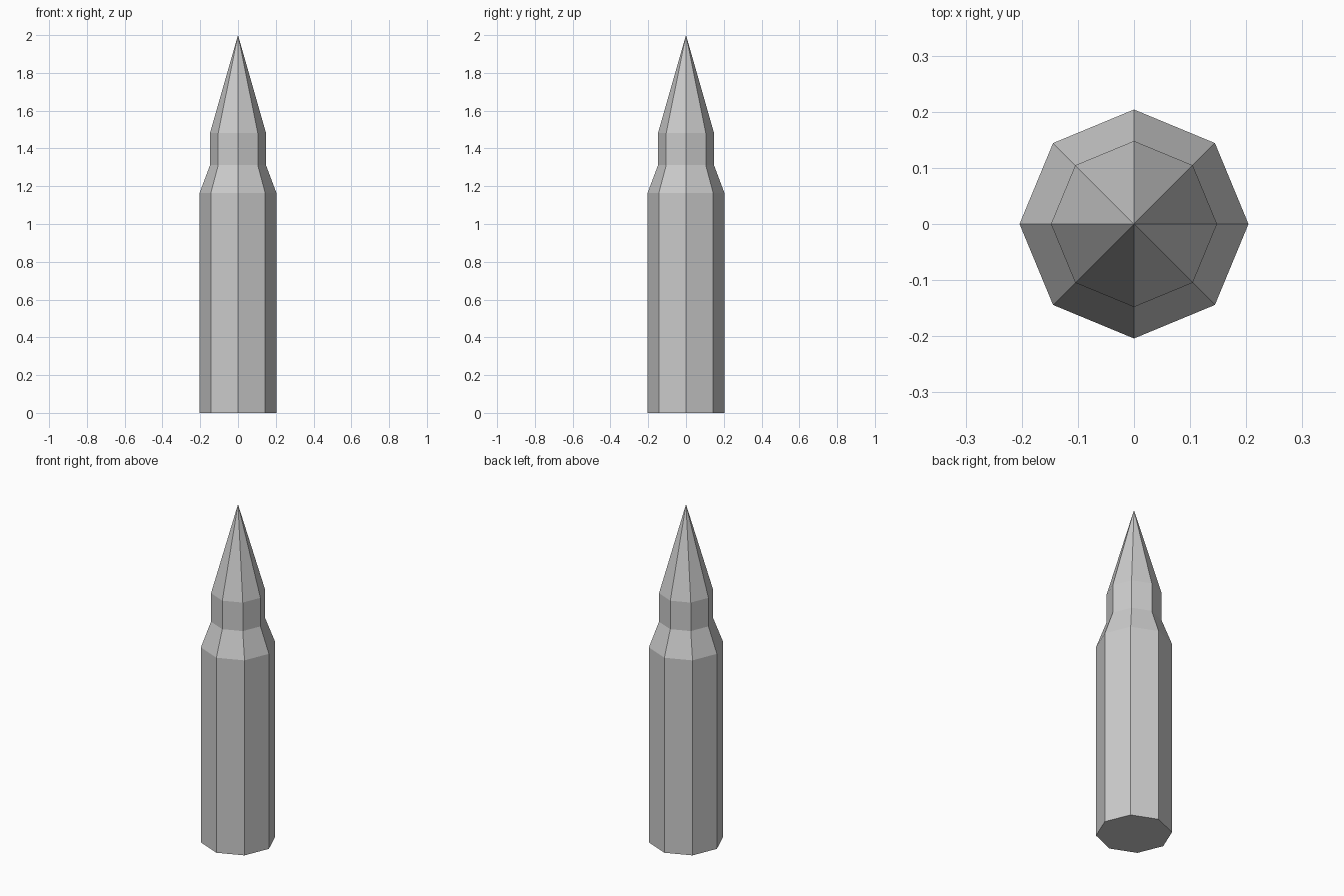
import bpy, bmesh
from math import cos, sin, tau

if "Cube" in bpy.data.objects:
    bpy.data.objects.remove(bpy.data.objects["Cube"])

SIDES = 8


def lathe(name, rings, tip_z):
    """Flat-faced turned body: (radius, z) rings, flat base, pointed tip."""
    bm = bmesh.new()
    loops = [[bm.verts.new((r * cos(tau * i / SIDES), r * sin(tau * i / SIDES), z))
              for i in range(SIDES)] for r, z in rings]
    tip = bm.verts.new((0, 0, tip_z))
    bm.faces.new(loops[0][::-1])
    for i in range(SIDES):
        j = (i + 1) % SIDES
        for low, high in zip(loops, loops[1:]):
            bm.faces.new((low[i], low[j], high[j], high[i]))
        bm.faces.new((loops[-1][i], loops[-1][j], tip))
    mesh = bpy.data.meshes.new(name)
    bm.to_mesh(mesh)
    bm.free()
    obj = bpy.data.objects.new(name, mesh)
    bpy.context.collection.objects.link(obj)
    return obj


# Casing, sloped shoulder, straight neck and pointed tip in one closed shell
lathe("cartridge", [(0.204, 0), (0.204, 1.163), (0.148, 1.312), (0.148, 1.482)], 2.0)
